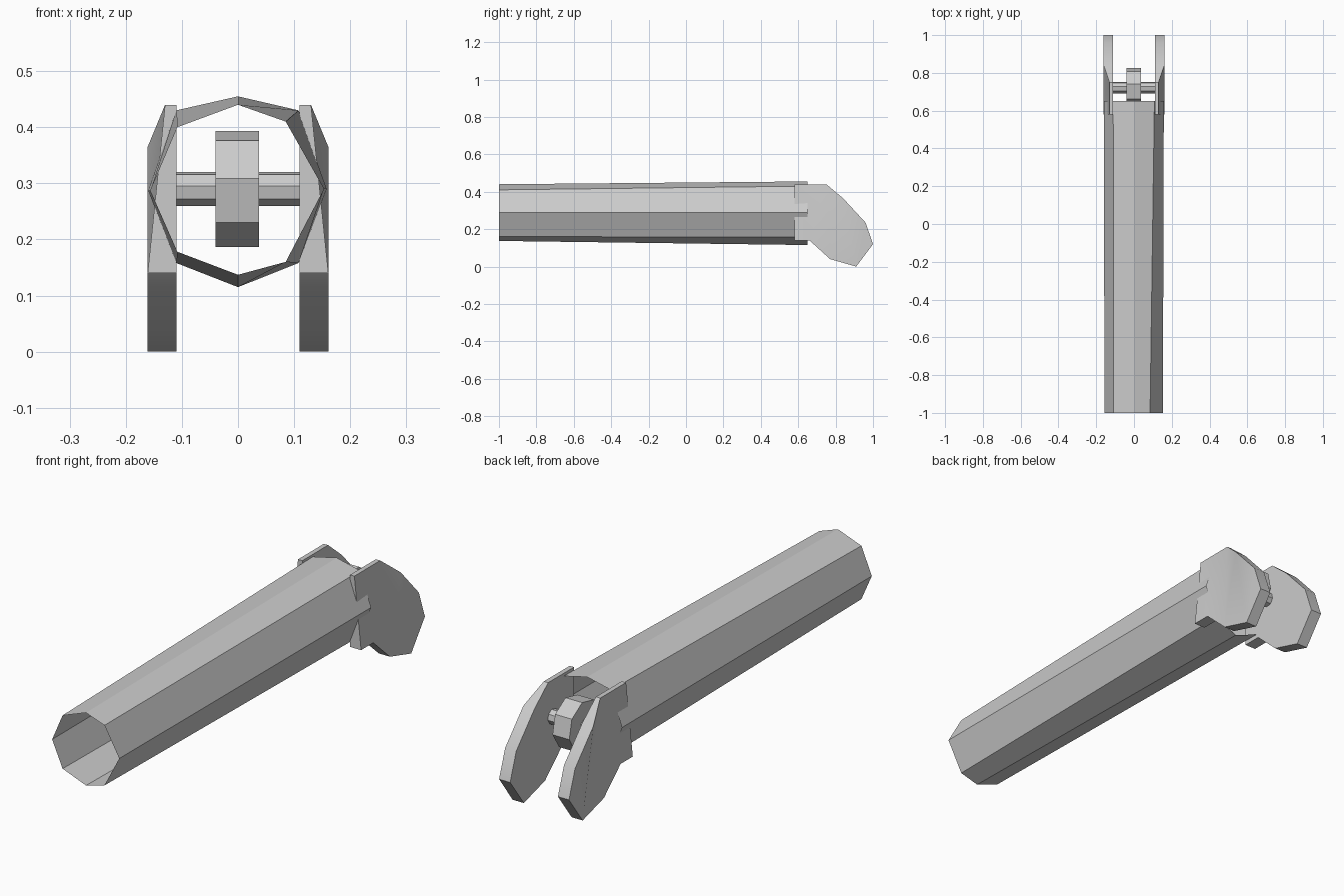
import bpy
import bmesh
import math

cube = bpy.data.objects.get("Cube")
if cube:
    bpy.data.objects.remove(cube, do_unlink=True)

# Single grey finish
grey = bpy.data.materials.new("grey metal")
grey.use_nodes = True
GREY = (0.6, 0.6, 0.6, 1)
grey.diffuse_color = GREY
grey.node_tree.nodes["Principled BSDF"].inputs["Base Color"].default_value = GREY


def loft(name, start, end, caps=True):
    """Join two matching rings of 3D points, optionally closing the ends."""
    bm = bmesh.new()
    a = [bm.verts.new(p) for p in start]
    b = [bm.verts.new(p) for p in end]
    n = len(a)
    for i in range(n):
        j = (i + 1) % n
        bm.faces.new((a[i], a[j], b[j], b[i]))
    if caps:
        bmesh.ops.triangulate(bm, faces=[bm.faces.new(a), bm.faces.new(b)])
    bmesh.ops.recalc_face_normals(bm, faces=bm.faces)
    mesh = bpy.data.meshes.new(name)
    bm.to_mesh(mesh)
    bm.free()
    mesh.materials.append(grey)
    obj = bpy.data.objects.new(name, mesh)
    bpy.context.collection.objects.link(obj)
    bpy.ops.object.select_all(action="DESELECT")
    obj.select_set(True)
    bpy.context.view_layer.objects.active = obj
    bpy.ops.object.shade_smooth_by_angle(angle=math.radians(30))
    return obj


# Thin open tube, widening slightly towards the back
front_ring = [(0, .44), (.085, .41), (.153, .29), (.085, .16),
              (0, .137), (-.108, .178), (-.156, .287), (-.108, .40)]
back_ring = [(0, .455), (.108, .43), (.158, .29), (.108, .158),
             (0, .115), (-.11, .158), (-.16, .287), (-.11, .43)]
loft("tube", [(x, -1, z) for x, z in front_ring],
     [(x, .65, z) for x, z in back_ring], caps=False)

# Pair of hooked side plates, thinner along the top edge
plate = [(.58, .44), (.75, .44), (.84, .365), (.96, .235), (1, .12),
         (.91, 0), (.77, .04), (.66, .14), (.58, .14)]
for side, name in ((1, "left_side_plate"), (-1, "right_side_plate")):
    loft(name, [(side * .11, y, z) for y, z in plate],
         [(side * (.13 if z > .4 else .161), y, z) for y, z in plate])


# Roller and its axle between the plates
def roller(name, radius, x0, x1):
    angles = [math.radians(80 + 45 * k) for k in range(8)]
    ring = [(.722 + radius * math.cos(t), .29 + radius * math.sin(t))
            for t in angles]
    loft(name, [(x0, y, z) for y, z in ring], [(x1, y, z) for y, z in ring])


roller("roller", .105, -.04, .037)
roller("axle", .031, -.112, .11)
